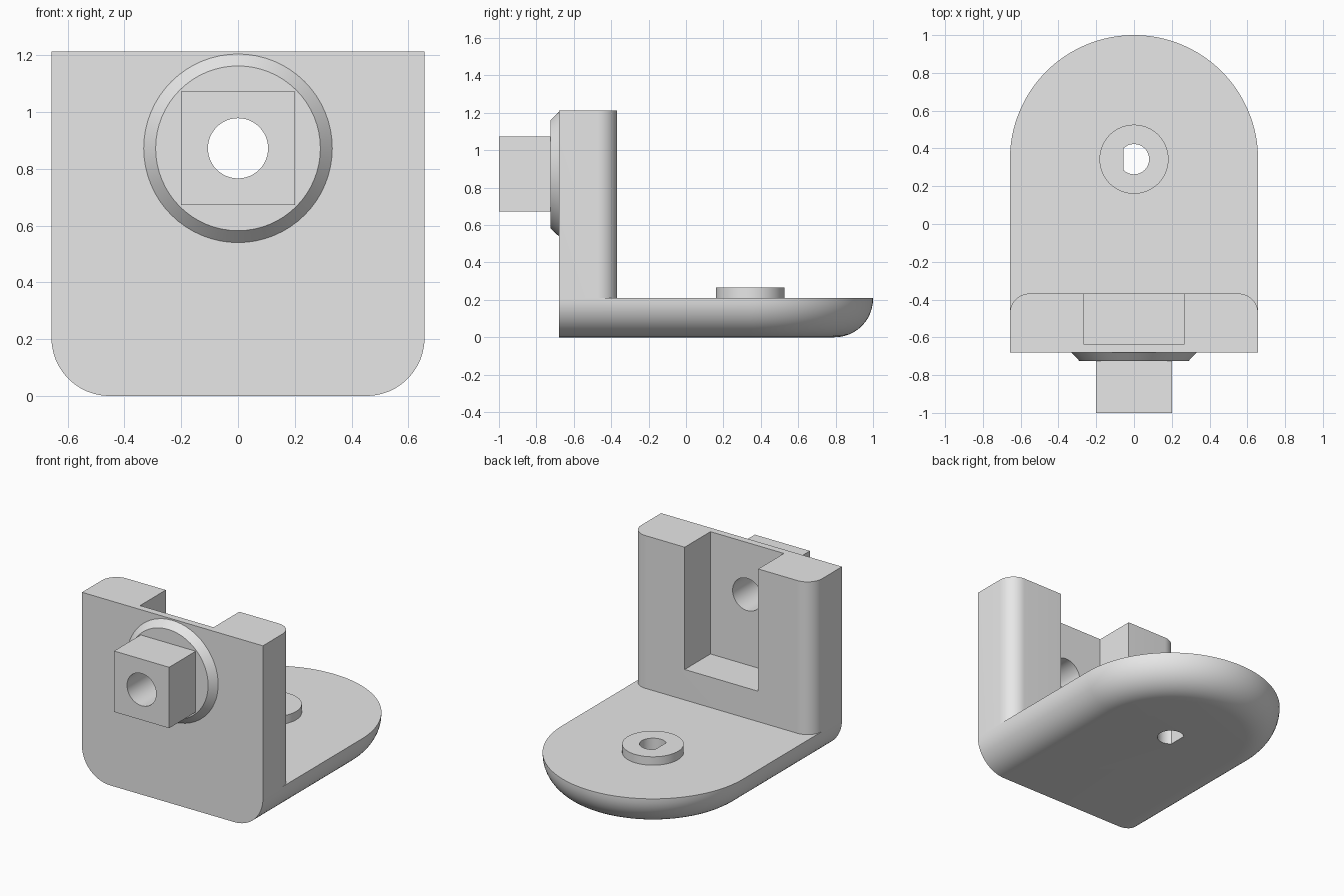
import bpy, bmesh, math
from mathutils import Matrix

cube = bpy.data.objects.get("Cube")
if cube:
    bpy.data.objects.remove(cube, do_unlink=True)

grey = bpy.data.materials.new("plain grey")
grey.use_nodes = True
grey.diffuse_color = (0.8, 0.8, 0.8, 1)
grey.node_tree.nodes["Principled BSDF"].inputs["Base Color"].default_value = (0.8, 0.8, 0.8, 1)

HALF, FRONT, FLOOR, TOP = 0.657, -0.68, 0.21, 1.213
ARC_Y = 1 - HALF
AXIS_Z = 0.872


def loft(name, rings):
    """Skin equal-length rings of points and cap both ends."""
    bm = bmesh.new()
    loops = [[bm.verts.new(p) for p in ring] for ring in rings]
    for a, b in zip(loops, loops[1:]):
        for i in range(len(a)):
            j = (i + 1) % len(a)
            bm.faces.new((a[i], a[j], b[j], b[i]))
    bm.faces.new(loops[0])
    bm.faces.new(loops[-1])
    bmesh.ops.recalc_face_normals(bm, faces=bm.faces)
    mesh = bpy.data.meshes.new(name)
    bm.to_mesh(mesh)
    bm.free()
    mesh.materials.append(grey)
    ob = bpy.data.objects.new(name, mesh)
    bpy.context.collection.objects.link(ob)
    return ob


def arc(cx, cy, r, start, end, n):
    angles = [math.radians(start + (end - start) * i / n) for i in range(n + 1)]
    return [(cx + r * math.cos(a), cy + r * math.sin(a)) for a in angles]


def prism(name, outline, z0, z1):
    return loft(name, [[(x, y, z) for x, y in outline] for z in (z0, z1)])


def box(name, x, y0, y1, z0, z1):
    return prism(name, [(-x, y0), (x, y0), (x, y1), (-x, y1)], z0, z1)


def turned(name, stations, n=48):
    """Round part along y from (y, radius) stations."""
    return loft(name, [[(x, y, z) for x, z in arc(0, AXIS_Z, r, 0, 360, n)[:-1]]
                       for y, r in stations])


def combine(ob, tool, operation):
    mod = ob.modifiers.new(operation, "BOOLEAN")
    mod.operation, mod.solver, mod.object = operation, "EXACT", tool
    bpy.context.view_layer.objects.active = ob
    bpy.ops.object.modifier_apply(modifier=mod.name)
    bpy.data.objects.remove(tool, do_unlink=True)


# Foot plate: rounded back end, underside rolled along the sides and back
rings = []
for step in range(13):
    a = math.pi / 2 * step / 12
    inset, z = 0.205 * (1 - math.sin(a)), 0.205 * (1 - math.cos(a))
    w = HALF - inset
    outline = [(-w, FRONT), (w, FRONT)] + arc(0, ARC_Y, w, 0, 180, 64)
    rings.append([(x, y, z) for x, y in outline])
rings.append([(x, y, FLOOR) for x, y, z in rings[-1]])
bracket = loft("bracket_body", rings)

# Upright wall with rounded back corners and an open-topped recess
r, back = 0.105, -0.368
wall = prism("upright_wall", [(-HALF, FRONT), (HALF, FRONT)]
             + arc(HALF - r, back - r, r, 0, 90, 12)
             + arc(r - HALF, back - r, r, 90, 180, 12), FLOOR, TOP)
combine(wall, box("recess_cutter", 0.267, -0.635, 0, 0.41, 1.5), "DIFFERENCE")
combine(bracket, wall, "UNION")

# Bevelled collar and square peg on the front
combine(bracket, turned("collar", [(-0.66, 0.332), (FRONT, 0.332), (-0.724, 0.29)], 64), "UNION")
combine(bracket, box("square_peg", 0.2, -1, -0.7, AXIS_Z - 0.2, AXIS_Z + 0.2), "UNION")
combine(bracket, turned("peg_bore_cutter", [(-1.2, 0.106), (-0.5, 0.106)]), "DIFFERENCE")

# Raised washer on the foot, with a D-shaped hole through it
combine(bracket, prism("washer", arc(0, ARC_Y, 0.183, 0, 360, 64)[:-1], 0.15, 0.265), "UNION")
combine(bracket, prism("d_hole_cutter", arc(0, ARC_Y, 0.08, -134, 134, 36), -0.1, 0.5), "DIFFERENCE")

# Merge flat areas and shade the curves smooth
bm = bmesh.new()
bm.from_mesh(bracket.data)
bmesh.ops.remove_doubles(bm, verts=bm.verts, dist=0.0001)
bmesh.ops.dissolve_limit(bm, angle_limit=math.radians(0.3), verts=bm.verts, edges=bm.edges)
bm.to_mesh(bracket.data)
bm.free()
bpy.ops.object.select_all(action="DESELECT")
bracket.select_set(True)
bpy.context.view_layer.objects.active = bracket
bpy.ops.object.shade_smooth_by_angle(angle=math.radians(30))
